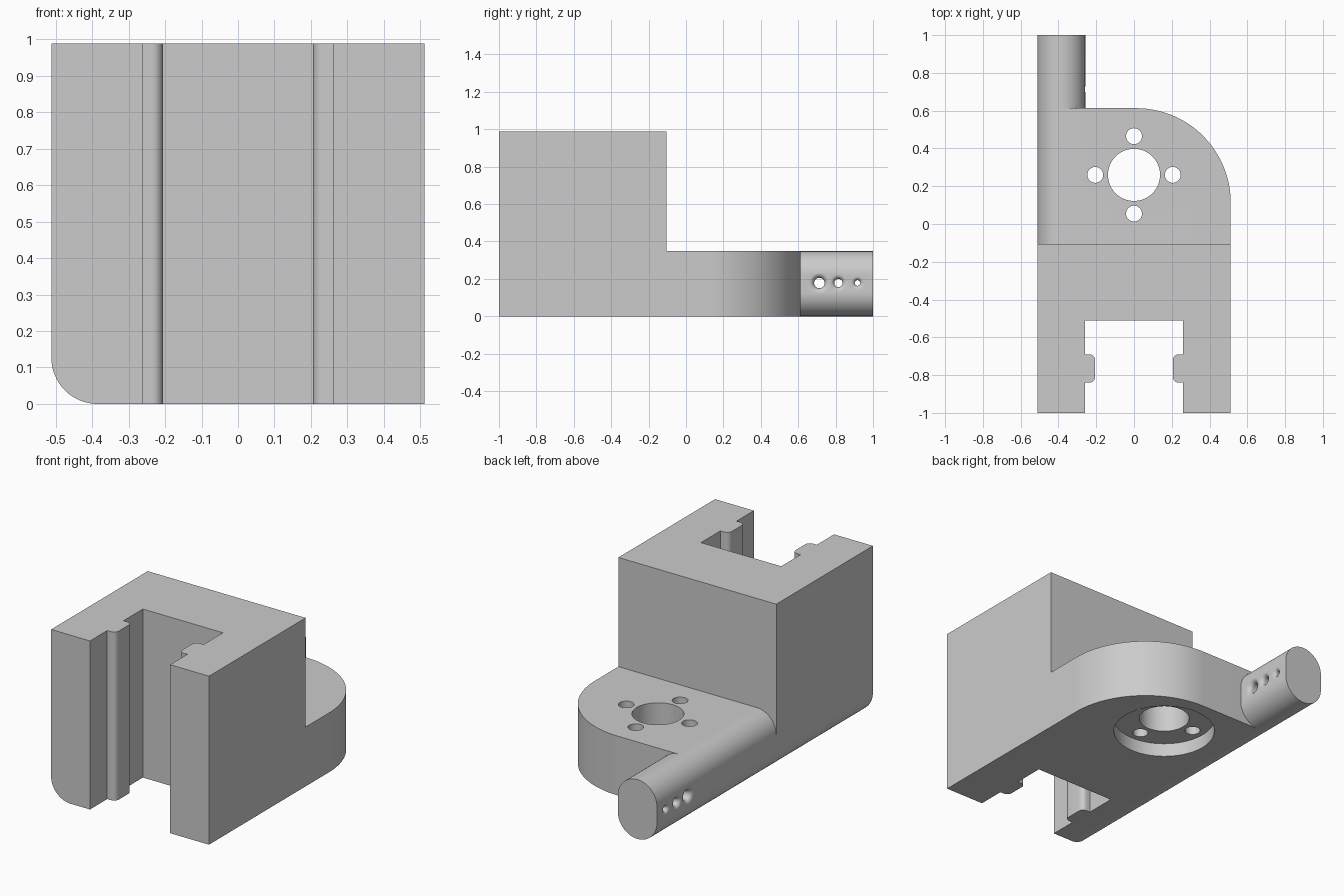
import bpy, bmesh
from math import sin, cos, pi, sqrt
from mathutils import Vector

if "Cube" in bpy.data.objects:
    bpy.data.objects.remove(bpy.data.objects["Cube"], do_unlink=True)

grey = bpy.data.materials.new("plain grey")
grey.use_nodes = True
colour = (0.6, 0.6, 0.6, 1)
grey.diffuse_color = colour
grey.node_tree.nodes["Principled BSDF"].inputs["Base Color"].default_value = colour

# Main dimensions
W, H = 0.512, 0.988            # half width, block height
STEP_Y, STEP_Z = -0.105, 0.348  # where the block drops to the plate
PLATE_Y = 0.613                # back of the plate
R = 0.127                      # rounding of the side bar
BAR_X = -W + R                 # bar centre
SLOT_X, SLOT_Y, RAIL_X = 0.26, -0.51, 0.206


def arc(cx, cy, r, a0, a1, n):
    """Points on an arc, angles in quarter turns."""
    angles = [(a0 + (a1 - a0) * i / n) * pi / 2 for i in range(n + 1)]
    return [(cx + r * cos(a), cy + r * sin(a)) for a in angles]


def make_object(name, bm):
    bmesh.ops.recalc_face_normals(bm, faces=bm.faces)
    mesh = bpy.data.meshes.new(name)
    bm.to_mesh(mesh)
    bm.free()
    mesh.materials.append(grey)
    obj = bpy.data.objects.new(name, mesh)
    bpy.context.collection.objects.link(obj)
    return obj


def prism(name, profile, start, end, axis="Z"):
    """Extrude an XY profile along Z, or an XZ profile along Y."""
    bm = bmesh.new()
    if axis == "Z":
        verts = [bm.verts.new((a, b, start)) for a, b in profile]
        shift = Vector((0, 0, end - start))
    else:
        verts = [bm.verts.new((a, start, b)) for a, b in profile]
        shift = Vector((0, end - start, 0))
    face = bm.faces.new(verts)
    result = bmesh.ops.extrude_face_region(bm, geom=[face], use_keep_orig=True)
    moved = [v for v in result["geom"] if isinstance(v, bmesh.types.BMVert)]
    bmesh.ops.translate(bm, verts=moved, vec=shift)
    return make_object(name, bm)


def cut(target, cutter):
    cutter.hide_render = True
    mod = target.modifiers.new("cut", "BOOLEAN")
    mod.operation, mod.solver, mod.object = "DIFFERENCE", "EXACT", cutter
    bpy.context.view_layer.objects.active = target
    bpy.ops.object.modifier_apply(modifier=mod.name)
    bpy.data.objects.remove(cutter, do_unlink=True)


def cove(cx, cz, sx, sz, y0, y1):
    """Cutter that rounds one long edge of the bar."""
    out = R + 0.02
    pts = [(cx + sx * a, cz + sz * b) for a, b in arc(0, 0, R, 0, 1, 16)]
    pts += [(cx, cz + sz * out), (cx + sx * out, cz + sz * out), (cx + sx * out, cz)]
    return prism("edge_cutter", pts, y0, y1, "Y")


def cylinder(x, y, r, z0, z1):
    return prism("hole_cutter", arc(x, y, r, 0, 4, 64)[:-1], z0, z1)


def flared_hole(y, z, r, flare):
    """Cutter along X whose mouths widen in a rounded fillet."""
    half = [(R - flare + flare * sin(a), r + flare * (1 - cos(a)))
            for a in [i * pi / 16 for i in range(9)]]
    half.append((R + 0.05, r + flare))
    stations = [(-x, q) for x, q in reversed(half)] + half
    bm = bmesh.new()
    rings = [[bm.verts.new((BAR_X + x, y + a, z + b))
              for a, b in arc(0, 0, q, 0, 4, 32)[:-1]] for x, q in stations]
    for lo, hi in zip(rings, rings[1:]):
        for i in range(len(lo)):
            j = (i + 1) % len(lo)
            bm.faces.new((lo[i], lo[j], hi[j], hi[i]))
    bm.faces.new(rings[0])
    bm.faces.new(rings[-1])
    return make_object("flared_cutter", bm)


# Plan outline: slot with two rounded rails, big rounded corner, side bar
f = 0.03
rail = [(SLOT_X, -1), (SLOT_X, -0.84)]
rail += [(RAIL_X + f - a, y) for a, y in
         [(p[0], -0.84 + f + p[1]) for p in arc(0, 0, f, -1, 0, 8)]]
rail += [(RAIL_X + f - p[0], -0.69 - f + p[1]) for p in arc(0, 0, f, 0, 1, 8)]
rail += [(SLOT_X, -0.69), (SLOT_X, SLOT_Y)]
outline = [(-x, y) for x, y in rail] + rail[::-1]
corner = 0.5
outline += [(W, -1)] + arc(W - corner, PLATE_Y - corner, corner, 0, 1, 48)
outline += [(BAR_X + R, PLATE_Y), (BAR_X + R, 1), (-W, 1), (-W, -1)]
body = prism("slotted_mount_body", outline, 0, H)

# Step down from the block to the plate
cut(body, prism("step_cutter", [(-1, STEP_Y), (1, STEP_Y), (1, 1.2), (-1, 1.2)], STEP_Z, H + 0.2))

# Rounded edges of the side bar
cut(body, cove(BAR_X, R, -1, -1, -1.1, 1.1))
cut(body, cove(BAR_X, STEP_Z - R, -1, 1, STEP_Y, 1.1))
cut(body, cove(BAR_X, R, 1, -1, PLATE_Y, 1.1))
cut(body, cove(BAR_X, STEP_Z - R, 1, 1, PLATE_Y, 1.1))

# Centre bore, four screw holes and the recess underneath
HOLE_Y, PITCH = 0.26, 0.205
cut(body, cylinder(0, HOLE_Y, 0.278, -0.1, 0.08))
cut(body, cylinder(0, HOLE_Y, 0.138, -0.1, 0.5))
for dx, dy in ((1, 0), (-1, 0), (0, 1), (0, -1)):
    cut(body, cylinder(dx * PITCH, HOLE_Y + dy * PITCH, 0.042, -0.1, 0.5))

# Three flared cross holes in the bar
for y, r, flare in ((0.713, 0.028, 0.028), (0.815, 0.022, 0.024), (0.917, 0.015, 0.02)):
    cut(body, flared_hole(y, 0.178, r, flare))

bpy.ops.object.select_all(action="DESELECT")
body.select_set(True)
bpy.context.view_layer.objects.active = body
bpy.ops.object.shade_smooth_by_angle(angle=pi / 6)
